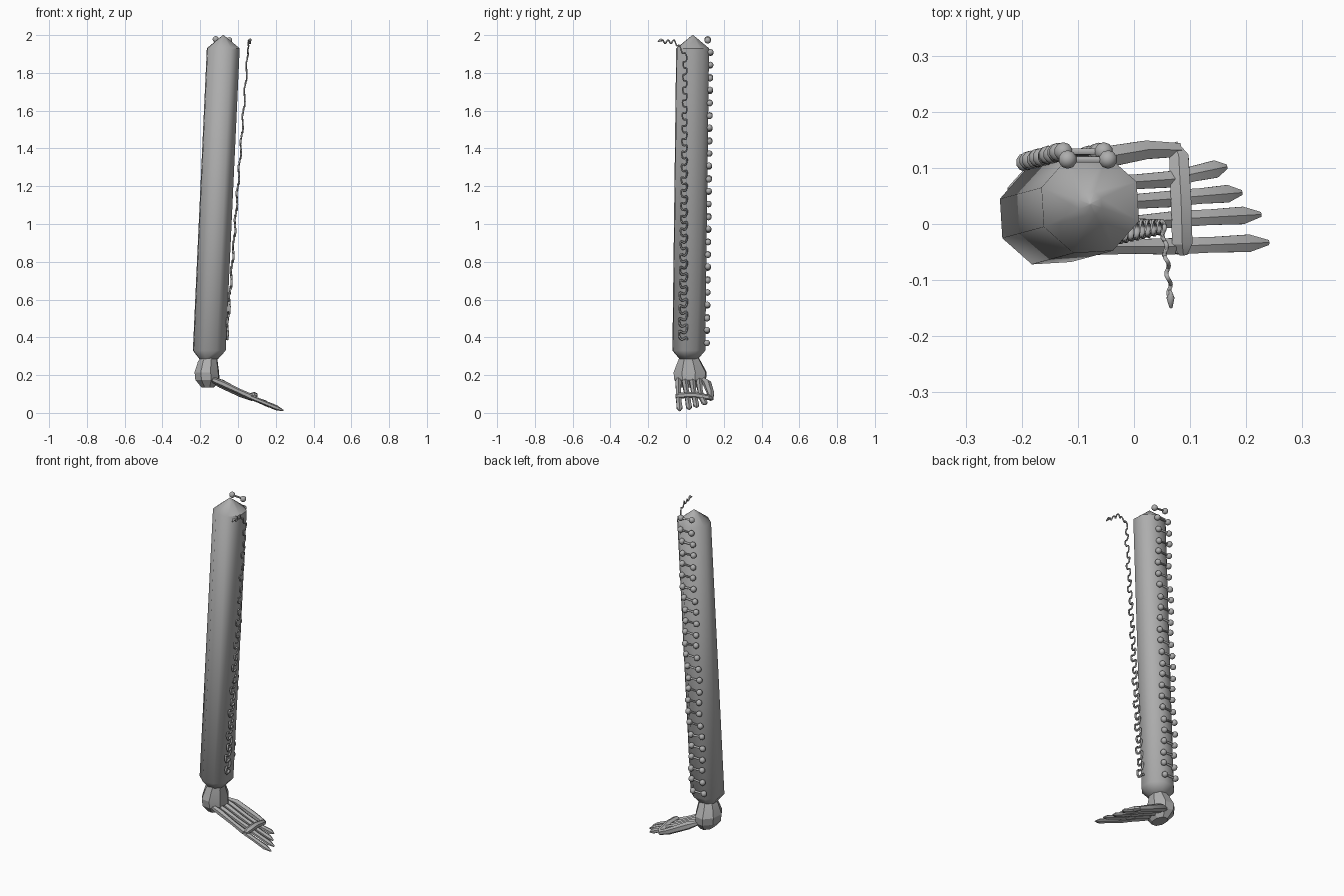
import bpy, bmesh, math
from mathutils import Vector

if "Cube" in bpy.data.objects:
    bpy.data.objects.remove(bpy.data.objects["Cube"])

grey = bpy.data.materials.new("bone_grey")
grey.diffuse_color = (0.42, 0.42, 0.42, 1)
grey.use_nodes = True
grey.node_tree.nodes["Principled BSDF"].inputs["Base Color"].default_value = grey.diffuse_color


def finish(name, bm, angle=40):
    bmesh.ops.recalc_face_normals(bm, faces=bm.faces)
    me = bpy.data.meshes.new(name)
    bm.to_mesh(me)
    bm.free()
    me.materials.append(grey)
    ob = bpy.data.objects.new(name, me)
    bpy.context.collection.objects.link(ob)
    bpy.ops.object.select_all(action='DESELECT')
    ob.select_set(True)
    bpy.context.view_layer.objects.active = ob
    bpy.ops.object.shade_smooth_by_angle(angle=math.radians(angle))
    return ob


def bridge(bm, rings):
    """Skin a list of vertex rings and cap both ends."""
    n = len(rings[0])
    for a, b in zip(rings, rings[1:]):
        for i in range(n):
            j = (i + 1) % n
            bm.faces.new((a[i], a[j], b[j], b[i]))
    bm.faces.new(rings[0][::-1])
    bm.faces.new(rings[-1])


def level_loft(name, sections, sides, turn, angle):
    """Sections are (x, y, z, x radius, y radius), lying flat."""
    bm = bmesh.new()
    rings = []
    for x, y, z, rx, ry in sections:
        ts = [turn + math.tau * i / sides for i in range(sides)]
        rings.append([bm.verts.new((x + rx * math.cos(t), y + ry * math.sin(t), z)) for t in ts])
    bridge(bm, rings)
    return finish(name, bm, angle)


def tube(bm, pts, radii, sides=6, flat=1.0):
    """Skin a tube along a path; flat squashes its height."""
    pts = [Vector(p) for p in pts]
    rings = []
    for k, p in enumerate(pts):
        d = (pts[min(k + 1, len(pts) - 1)] - pts[max(k - 1, 0)]).normalized()
        u = d.cross(Vector((0, 0, 1)) if abs(d.z) < 0.9 else Vector((1, 0, 0))).normalized()
        v = u.cross(d)
        ts = [math.tau * (i + 0.5) / sides for i in range(sides)]
        rings.append([bm.verts.new(p + radii[k] * (u * math.cos(t) + v * flat * math.sin(t))) for t in ts])
    bridge(bm, rings)


# Leaning eight-sided limb with a pointed top
level_loft("limb_column", [
    (-0.155, 0.015, 0.285, 0.052, 0.052),
    (-0.152, 0.015, 0.33, 0.092, 0.092),
    (-0.078, 0.035, 1.93, 0.092, 0.092),
    (-0.078, 0.036, 1.985, 0.022, 0.022),
    (-0.078, 0.036, 2.0, 0.002, 0.002)], 8, math.radians(26), 50)

# Faceted wrist
level_loft("wrist", [
    (-0.152, 0.015, 0.30, 0.045, 0.05),
    (-0.160, 0.018, 0.27, 0.055, 0.065),
    (-0.165, 0.022, 0.215, 0.068, 0.092),
    (-0.162, 0.022, 0.175, 0.067, 0.088),
    (-0.160, 0.022, 0.135, 0.035, 0.055)], 8, 0.3, 20)

# Four long palm bones, each continued by a finger
FINGERS = [(-0.040, -0.040, 0.240, -0.033, 0.012), (-0.005, 0.008, 0.226, 0.017, 0.018),
           (0.035, 0.045, 0.192, 0.056, 0.030), (0.070, 0.080, 0.165, 0.102, 0.045)]
for n, (y0, y1, xt, yt, zt) in enumerate(FINGERS, 1):
    bm = bmesh.new()
    tube(bm, [(-0.14, y0, 0.178), (-0.09, y0, 0.158), (0.0, (y0 + y1) / 2, 0.116), (0.07, y1, 0.084)],
         [0.014, 0.018, 0.015, 0.017])
    finish(f"palm_bone_{n}", bm, 30)
    bm = bmesh.new()
    base, tip = Vector((0.06, y1, 0.086)), Vector((xt, yt, zt))
    tube(bm, [base.lerp(tip, f) for f in (0, 0.1, 0.45, 0.8, 1)],
         [0.008, 0.017, 0.016, 0.018, 0.005], flat=0.75)
    finish(f"finger_{n}", bm, 30)

# Thumb runs along the back edge, then folds across the fingers
bm = bmesh.new()
tube(bm, [(-0.15, 0.085, 0.18), (-0.09, 0.112, 0.155), (0.02, 0.132, 0.10), (0.08, 0.132, 0.075)],
     [0.012, 0.023, 0.019, 0.014])
finish("thumb_base", bm, 30)
bm = bmesh.new()
tube(bm, [(0.07, 0.143, 0.075), (0.080, 0.12, 0.082), (0.084, 0.04, 0.096),
          (0.086, -0.035, 0.092), (0.088, -0.055, 0.088)],
     [0.009, 0.020, 0.021, 0.021, 0.008], flat=0.75)
finish("thumb_tip", bm, 30)

# Ladder of small two-ended studs up the back
ROWS = 25
bm = bmesh.new()
for r in range(ROWS):
    f = r / (ROWS - 1)
    z = 0.37 + 1.605 * f
    cx = -0.158 + 0.070 * f + 0.006 * math.sin(r * 1.1)
    cy = 0.110 + 0.020 * f - (0.015 if r == ROWS - 1 else 0)
    ends = [(cx + s * 0.036, cy, z + 0.003 * s * math.sin(r * 2.3)) for s in (-1, 1)]
    tube(bm, ends, [0.006, 0.006])
    for e in ends:
        ball = bmesh.ops.create_uvsphere(bm, u_segments=10, v_segments=7, radius=0.017)
        bmesh.ops.translate(bm, verts=ball["verts"], vec=e)
finish("back_studs", bm, 60)

# Curling tendril: wide curls low down, tightening as it climbs
path = []
COUNT, TURNS = 560, 22
for i in range(COUNT + 1):
    f = i / COUNT
    t = math.tau * TURNS * f
    amp = 0.022 - 0.012 * f
    z = 0.38 + 1.50 * f
    path.append((-0.061 + 0.111 * f + 0.004 * math.sin(t * 0.5),
                 -0.016 + 0.011 * f + amp * math.cos(t),
                 z + amp * 0.9 * math.sin(2 * t + 0.6) * 0.6))
# Its free end bends forward at the top
for i in range(1, 61):
    f = i / 60
    path.append((0.051 + 0.014 * f + 0.003 * math.sin(25 * f),
                 0.004 - 0.136 * f,
                 1.885 + 0.08 * min(1, f * 2.2) + 0.009 * math.sin(28 * f)))
bm = bmesh.new()
tube(bm, path, [0.0062 - 0.0022 * k / len(path) for k in range(len(path))], sides=6)
tube(bm, [(0.064, -0.118, 1.972), (0.065, -0.132, 1.975), (0.066, -0.149, 1.966)],
     [0.003, 0.008, 0.003])
finish("tendril", bm, 60)
